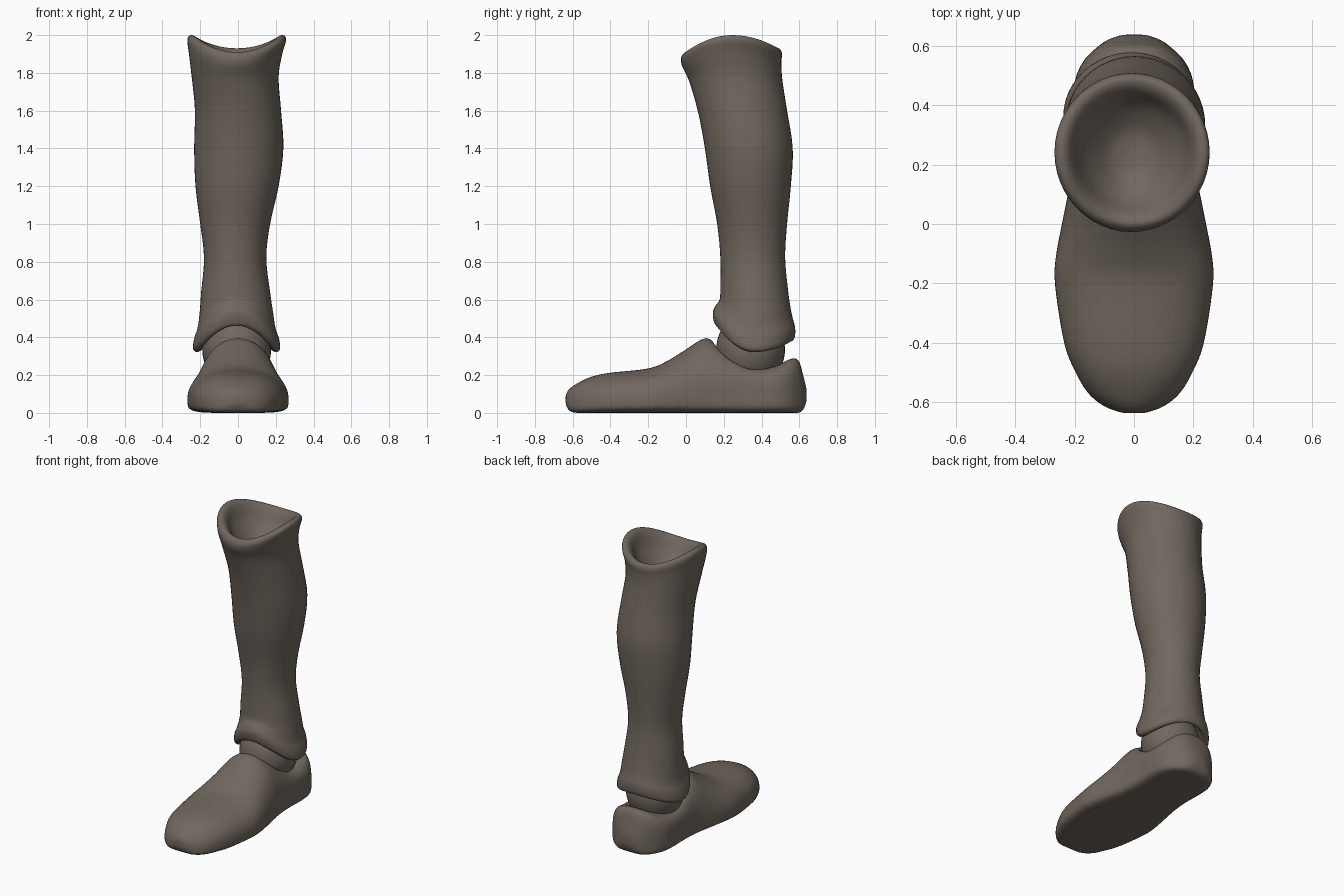
import bpy, bmesh, math

if "Cube" in bpy.data.objects:
    bpy.data.objects.remove(bpy.data.objects["Cube"])

skin = bpy.data.materials.new("taupe")
skin.diffuse_color = (0.165, 0.138, 0.113, 1)
skin.use_nodes = True
skin.node_tree.nodes["Principled BSDF"].inputs["Base Color"].default_value = skin.diffuse_color


def spline(rows, steps):
    """Catmull-Rom resampling of a table of section values."""
    out = []
    for i in range(len(rows) - 1):
        a, b = rows[max(i - 1, 0)], rows[i]
        c, d = rows[i + 1], rows[min(i + 2, len(rows) - 1)]
        for s in range(steps):
            t = s / steps
            out.append([0.5 * (2 * q + (r - p) * t + (2 * p - 5 * q + 4 * r - u) * t * t
                               + (3 * q - p - 3 * r + u) * t ** 3)
                        for p, q, r, u in zip(a, b, c, d)])
    out.append(list(rows[-1]))
    return out


def loft(name, rings):
    """Skin closed rings of points and cap both ends."""
    bm = bmesh.new()
    vs = [[bm.verts.new(p) for p in ring] for ring in rings]
    n = len(vs[0])
    for a, b in zip(vs, vs[1:]):
        for i in range(n):
            j = (i + 1) % n
            bm.faces.new((a[i], a[j], b[j], b[i]))
    bm.faces.new(vs[0])
    bm.faces.new(vs[-1])
    bmesh.ops.recalc_face_normals(bm, faces=bm.faces)
    return finish(name, bm)


def finish(name, bm):
    for f in bm.faces:
        f.smooth = True
    me = bpy.data.meshes.new(name)
    bm.to_mesh(me)
    bm.free()
    me.materials.append(skin)
    ob = bpy.data.objects.new(name, me)
    bpy.context.collection.objects.link(ob)
    return ob


def ellipsoid(name, centre, radii):
    bm = bmesh.new()
    bmesh.ops.create_uvsphere(bm, u_segments=40, v_segments=24, radius=1)
    for v in bm.verts:
        v.co = [c + r * q for c, r, q in zip(centre, radii, v.co)]
    return finish(name, bm)


N = 48
ANG = [2 * math.pi * i / N for i in range(N)]

# Shin: z, x min, x max, y min, y max, warp (negative = lower arch, positive = top saddle)
shin_rows = [
    (0.50, -0.02, 0.01, 0.33, 0.36, 0),
    (0.46, -0.14, 0.12, 0.22, 0.48, -0.5),
    (0.35, -0.19, 0.175, 0.185, 0.535, -1),
    (0.322, -0.212, 0.197, 0.168, 0.557, -1),
    (0.337, -0.237, 0.222, 0.15, 0.575, -1),
    (0.39, -0.233, 0.218, 0.142, 0.578, -1),
    (0.45, -0.214, 0.198, 0.157, 0.565, -0.85),
    (0.53, -0.203, 0.186, 0.178, 0.553, -0.5),
    (0.64, -0.195, 0.17, 0.182, 0.54, -0.2),
    (0.82, -0.18, 0.15, 0.182, 0.525, 0),
    (1.0, -0.2, 0.17, 0.165, 0.535, 0),
    (1.2, -0.225, 0.215, 0.128, 0.555, 0),
    (1.4, -0.232, 0.24, 0.10, 0.565, 0),
    (1.6, -0.228, 0.228, 0.062, 0.535, 0),
    (1.76, -0.245, 0.215, 0.015, 0.51, 0.2),
    (1.84, -0.26, 0.235, -0.022, 0.505, 0.7),
    (1.885, -0.268, 0.255, -0.024, 0.508, 1),
    (1.91, -0.25, 0.238, 0.0, 0.488, 1),
    (1.89, -0.215, 0.203, 0.035, 0.45, 1),
    (1.82, -0.17, 0.16, 0.085, 0.4, 0.7),
    (1.77, -0.09, 0.08, 0.16, 0.32, 0.2),
    (1.76, -0.02, 0.01, 0.225, 0.255, 0),
]
rings = []
for z, x0, x1, y0, y1, w in spline(shin_rows, 4):
    ring = []
    for a in ANG:
        c, s = math.cos(a), math.sin(a)
        if w < 0:
            dz = -w * (0.14 if s < 0 else 0.06) * s * s
        else:
            dz = w * (0.09 * c * c + (0.02 * s * s if s > 0 else 0))
        ring.append(((x0 + x1) / 2 + (x1 - x0) / 2 * c, (y0 + y1) / 2 + (y1 - y0) / 2 * s, z + dz))
    rings.append(ring)
loft("shin", rings)

# Ankle ball joint between shin and foot
ellipsoid("ankle", (-0.007, 0.342, 0.335), (0.182, 0.182, 0.2))

# Foot: y, half width, top height, sole height, top roundness exponent
foot_rows = [
    (-0.637, 0.04, 0.10, 0.045, 1),
    (-0.615, 0.10, 0.13, 0.008, 1),
    (-0.57, 0.155, 0.16, 0, 0.95),
    (-0.5, 0.197, 0.192, 0, 0.9),
    (-0.4, 0.236, 0.213, 0, 0.9),
    (-0.2, 0.267, 0.235, 0, 0.9),
    (-0.1, 0.262, 0.275, 0, 0.95),
    (0.0, 0.243, 0.337, 0, 1),
    (0.09, 0.225, 0.393, 0, 1),
    (0.14, 0.215, 0.385, 0, 0.9),
    (0.22, 0.206, 0.325, 0, 0.7),
    (0.3, 0.203, 0.26, 0, 0.5),
    (0.38, 0.205, 0.238, 0, 0.45),
    (0.48, 0.2, 0.252, 0, 0.5),
    (0.55, 0.17, 0.285, 0, 0.6),
    (0.595, 0.125, 0.28, 0, 0.7),
    (0.62, 0.09, 0.2, 0.015, 0.8),
    (0.638, 0.04, 0.13, 0.06, 1),
]
rings = []
for y, w, h, low, e in spline(foot_rows, 4):
    mid = low + 0.3 * (h - low) if h < 0.25 else low + 0.075
    ring = []
    for a in ANG:
        c, s = math.cos(a), math.sin(a)
        p = e if s > 0 else 0.4
        x = w * math.copysign(abs(c) ** p, c)
        z = mid + ((h - mid) * s ** p if s > 0 else -(mid - low) * (-s) ** p)
        ring.append((x, y, z))
    rings.append(ring)
foot = loft("foot", rings)

# Ankle socket in the foot, with softened rim
cutter = ellipsoid("socket_cutter", (-0.003, 0.342, 0.365), (0.187, 0.2, 0.2))
cutter.hide_render = True
cutter.hide_viewport = True
cut = foot.modifiers.new("socket", 'BOOLEAN')
cut.operation = 'DIFFERENCE'
cut.solver = 'EXACT'
cut.object = cutter
soft = foot.modifiers.new("soft_rim", 'REMESH')
soft.mode = 'VOXEL'
soft.voxel_size = 0.012
soft.use_smooth_shade = True
sm = foot.modifiers.new("smooth", 'SMOOTH')
sm.factor = 0.5
sm.iterations = 5
